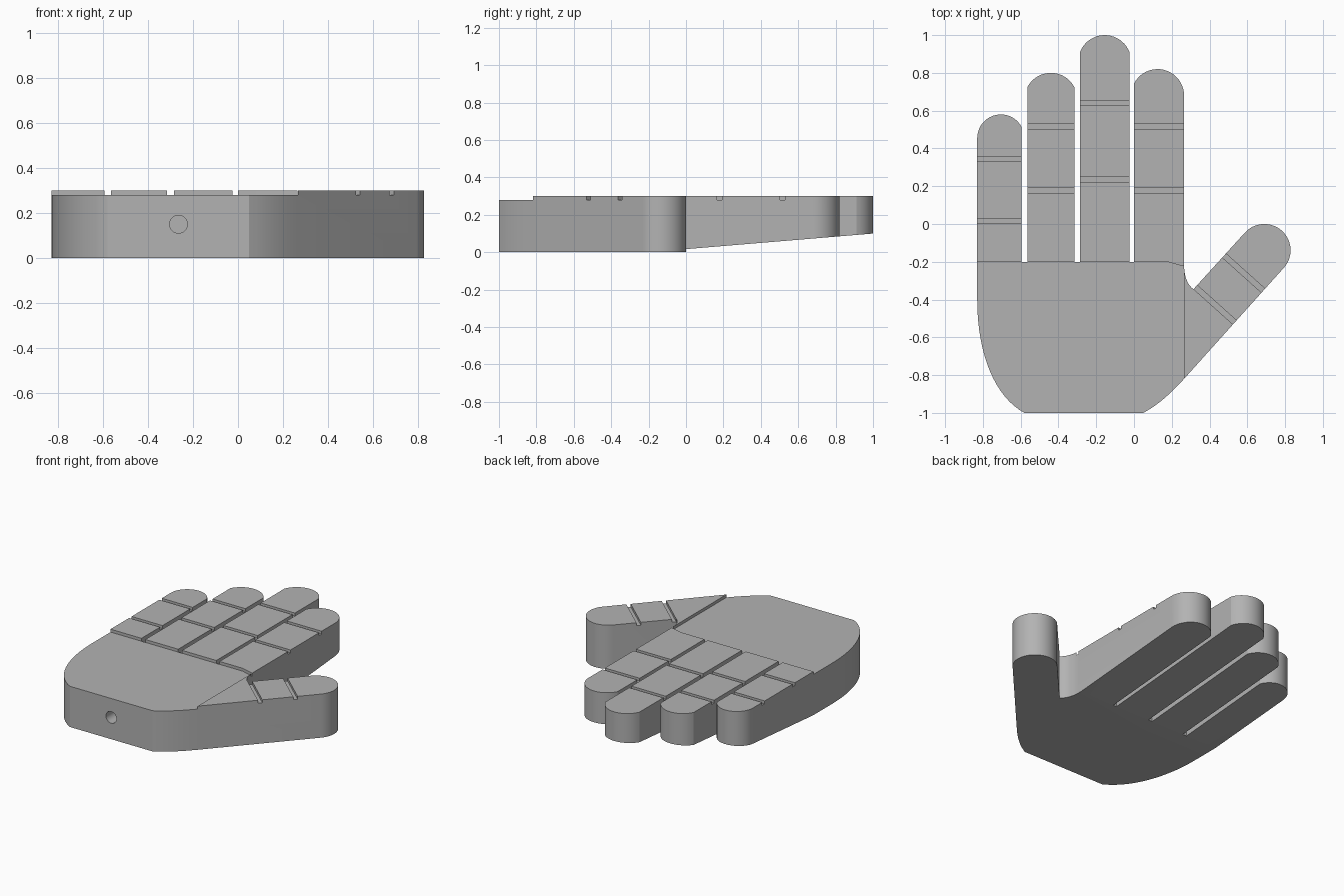
import bpy, bmesh
from math import radians, degrees, acos, cos, sin
from mathutils import Matrix, Vector

cube = bpy.data.objects.get("Cube")
if cube:
    bpy.data.objects.remove(cube, do_unlink=True)

TOP, RECESS = 0.30, 0.28
PALM_Y = -0.2

grey = bpy.data.materials.new("plain grey")
grey.use_nodes = True
colour = (0.45, 0.45, 0.45, 1)
grey.diffuse_color = colour
grey.node_tree.nodes["Principled BSDF"].inputs["Base Color"].default_value = colour


def prism(name, pts, z0, z1, matrix=Matrix()):
    """Extrude a closed 2D outline from z0 to z1."""
    bm = bmesh.new()
    face = bm.faces.new([bm.verts.new((x, y, z0)) for x, y in pts])
    side = bmesh.ops.extrude_face_region(bm, geom=[face])["geom"]
    bmesh.ops.translate(bm, vec=(0, 0, z1 - z0),
                        verts=[v for v in side if isinstance(v, bmesh.types.BMVert)])
    bmesh.ops.transform(bm, matrix=matrix, verts=bm.verts)
    bmesh.ops.recalc_face_normals(bm, faces=bm.faces)
    mesh = bpy.data.meshes.new(name)
    bm.to_mesh(mesh)
    bm.free()
    mesh.materials.append(grey)
    ob = bpy.data.objects.new(name, mesh)
    bpy.context.collection.objects.link(ob)
    return ob


def rect(x0, x1, y0, y1):
    return [(x0, y0), (x1, y0), (x1, y1), (x0, y1)]


def arc(cx, cy, r, a0, a1, n=20):
    angles = [radians(a0 + (a1 - a0) * i / n) for i in range(n + 1)]
    return [(cx + r * cos(a), cy + r * sin(a)) for a in angles]


def bezier(a, b, c, d, n=16):
    a, b, c, d = map(Vector, (a, b, c, d))
    out = []
    for i in range(n + 1):
        t = i / n
        s = 1 - t
        out.append(tuple(a * s**3 + b * 3 * s * s * t + c * 3 * s * t * t + d * t**3))
    return out


# Fingers from index to little: x0, x1, tip centre x, tip radius, tip y, first crease, second crease
fingers = [
    (0.0, 0.265, 0.125, 0.14, 0.82, 0.165, 0.503),
    (-0.285, -0.025, -0.155, 0.14, 1.0, 0.222, 0.627),
    (-0.565, -0.315, -0.44, 0.14, 0.80, 0.165, 0.503),
    (-0.83, -0.595, -0.705, 0.125, 0.58, 0.002, 0.33),
]
thumb_tip, thumb_r, thumb_angle = (0.69, -0.139), 0.139, 48.1

# Hand outline, counter-clockwise from the wrist
outline = bezier((0.05, -1), (0.14, -0.95), (0.2, -0.89), (0.265, -0.82), 8)
outline += arc(*thumb_tip, thumb_r, thumb_angle - 90, thumb_angle + 90, 28)
outline += bezier((0.315, -0.345), (0.285, -0.325), (0.267, -0.28), (0.265, -0.225), 8)
for i, (x0, x1, cx, r, tip, _, _) in enumerate(fingers):
    if i:
        outline.append((x1, PALM_Y))
    outline += arc(cx, tip - r, r, degrees(acos(min(1, (x1 - cx) / r))),
                   degrees(acos(max(-1, (x0 - cx) / r))))
    if i < 3:
        outline.append((x0, PALM_Y))
outline += bezier((-0.83, -0.4), (-0.83, -0.7), (-0.73, -0.92), (-0.58, -1))
hand = prism("hand", outline, 0, TOP)

# Palm recess and the sloping underside of the fingers
cutters = [
    prism("palm_recess", [(-0.9, -1.1), (0.266, -1.1), (0.266, -0.225),
                          (0.175, PALM_Y), (-0.9, PALM_Y)], RECESS, 0.4),
    prism("finger_underside", [(-0.32, -0.01), (-0.32, -0.1), (1.2, -0.1), (1.2, 0.1167)],
          -0.9, 0.28, Matrix(((0, 0, 1, 0), (1, 0, 0, 0), (0, 1, 0, 0), (0, 0, 0, 1)))),
]

# Finger creases
for x0, x1, _, _, _, *creases in fingers:
    for y in creases:
        cutters.append(prism("finger_crease", rect(x0 - 0.01, x1 + 0.01, y, y + 0.027),
                             RECESS, 0.4))

# Thumb creases, measured back from the tip centre along the thumb
thumb_frame = Matrix.Translation((*thumb_tip, 0)) @ Matrix.Rotation(radians(thumb_angle), 4, "Z")
for d in (-0.403, -0.177):
    cutters.append(prism("thumb_crease", rect(d, d + 0.028, -0.16, 0.145),
                         RECESS, 0.4, thumb_frame))

# Round mounting hole in the wrist
cutters.append(prism("wrist_hole", arc(0, 0, 0.04, 0, 345, 23), -0.2, 0.1,
                     Matrix.Translation((-0.265, -1, 0.15)) @ Matrix.Rotation(radians(90), 4, "X")))

bpy.ops.object.select_all(action="DESELECT")
hand.select_set(True)
bpy.context.view_layer.objects.active = hand
for cutter in cutters:
    cutter.hide_render = True
    mod = hand.modifiers.new(cutter.name, "BOOLEAN")
    mod.operation, mod.solver, mod.object = "DIFFERENCE", "EXACT", cutter
    bpy.ops.object.modifier_apply(modifier=mod.name)
    bpy.data.objects.remove(cutter, do_unlink=True)

bpy.ops.object.shade_smooth_by_angle(angle=radians(25))
